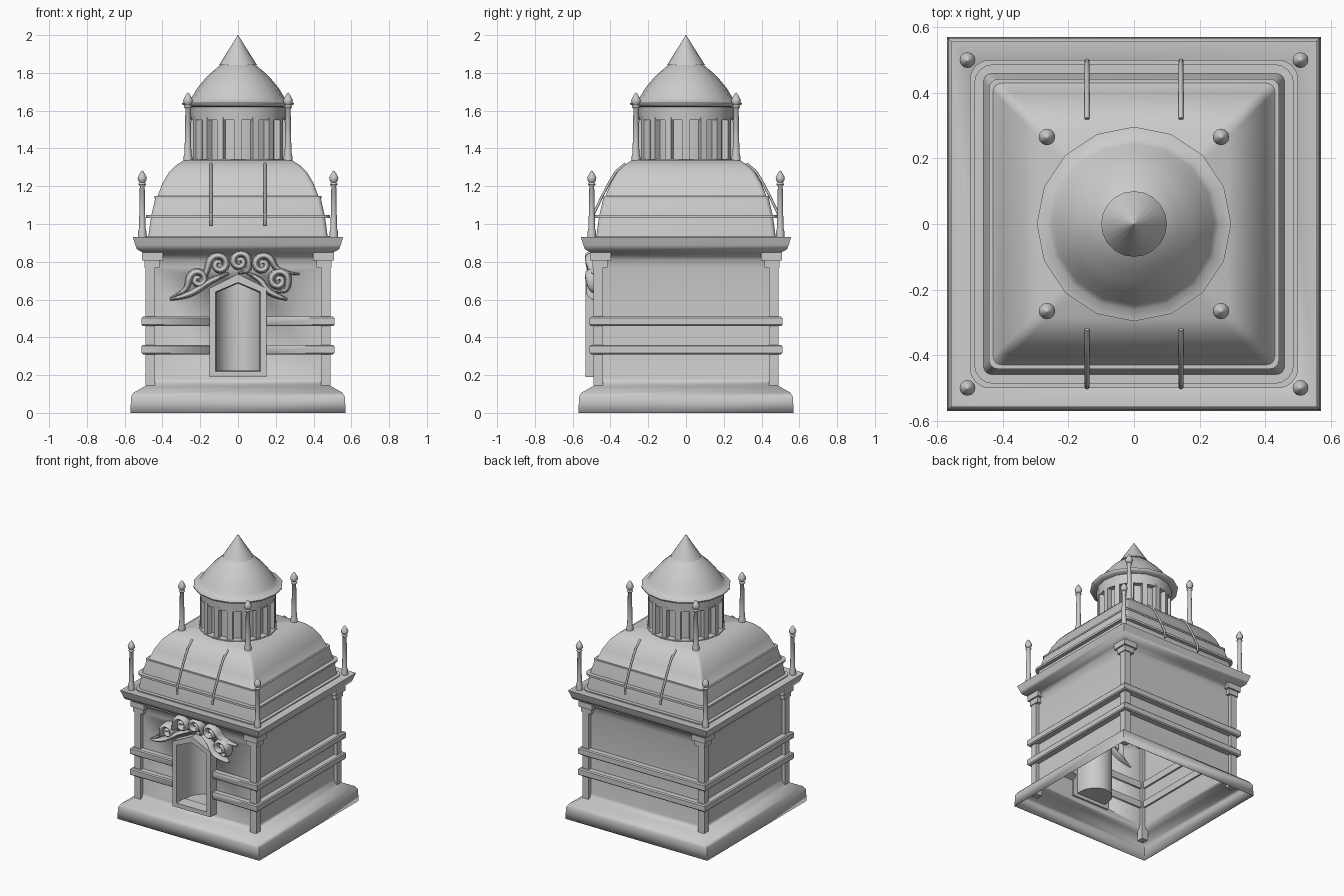
import bpy, bmesh
from math import sin, cos, pi, radians
from mathutils import Matrix

if "Cube" in bpy.data.objects:
    bpy.data.objects.remove(bpy.data.objects["Cube"])


def finish(name, bm, angle=35):
    bmesh.ops.remove_doubles(bm, verts=bm.verts, dist=1e-5)
    me = bpy.data.meshes.new(name)
    bm.to_mesh(me)
    bm.free()
    ob = bpy.data.objects.new(name, me)
    bpy.context.collection.objects.link(ob)
    bpy.ops.object.select_all(action='DESELECT')
    ob.select_set(True)
    bpy.context.view_layer.objects.active = ob
    bpy.ops.object.shade_smooth_by_angle(angle=radians(angle))
    return ob


def apply_mod(ob, kind, **props):
    m = ob.modifiers.new(kind.lower(), kind)
    for k, v in props.items():
        setattr(m, k, v)
    bpy.context.view_layer.objects.active = ob
    bpy.ops.object.modifier_apply(modifier=m.name)


def square_ring(r, corner):
    """Square outline of half-width r with rounded corners."""
    signs = ((1, 1), (-1, 1), (-1, -1), (1, -1))
    c = min(corner, r)
    if c == 0:
        return [(r * sx, r * sy) for sx, sy in signs]
    out = []
    for q, (sx, sy) in enumerate(signs):
        for k in range(5):
            a = q * pi / 2 + k * pi / 8
            out.append((sx * (r - c) + c * cos(a), sy * (r - c) + c * sin(a)))
    return out


def round_ring(r, n):
    return [(r * cos(2 * pi * i / n), r * sin(2 * pi * i / n)) for i in range(n)]


def loft(name, profile, ring, at=(0, 0), loop=False, angle=35):
    """Stack outlines of the (half-width, height) profile and skin them."""
    bm = bmesh.new()
    rows = []
    for r, z in profile:
        r = max(r, 1e-3)
        rows.append([bm.verts.new((x + at[0], y + at[1], z)) for x, y in ring(r)])
    n = len(rows[0])
    pairs = list(zip(rows, rows[1:]))
    if loop:
        pairs.append((rows[-1], rows[0]))
    for a, b in pairs:
        for i in range(n):
            j = (i + 1) % n
            bm.faces.new((a[i], a[j], b[j], b[i]))
    if not loop and profile[-1][0] == 0:
        bm.faces.new(rows[-1])
    return finish(name, bm, angle)


def box(name, center, size, rot=0):
    bm = bmesh.new()
    bmesh.ops.create_cube(bm, size=1)
    bm.transform(Matrix.Rotation(rot, 4, 'Z') @ Matrix.Translation(center)
                 @ Matrix.Diagonal((*size, 1)))
    return finish(name, bm)


def tube(name, pts, radius, radii=None, nurbs=False):
    cu = bpy.data.curves.new(name, 'CURVE')
    cu.dimensions = '3D'
    cu.bevel_depth, cu.bevel_resolution, cu.use_fill_caps = radius, 2, True
    sp = cu.splines.new('NURBS' if nurbs else 'POLY')
    sp.points.add(len(pts) - 1)
    for i, p in enumerate(pts):
        sp.points[i].co = (*p, 1)
        sp.points[i].radius = radii[i] if radii else 1
    if nurbs:
        sp.order_u, sp.use_endpoint_u, sp.resolution_u = 3, True, 3
    sp.use_smooth = True
    ob = bpy.data.objects.new(name, cu)
    bpy.context.collection.objects.link(ob)
    return ob


def house(w, z0, z1, peak):
    return [(-w, z0), (w, z0), (w, z1), (0, peak), (-w, z1)]


sharp = lambda r: square_ring(r, 0)
soft = lambda r: square_ring(r, 0.025)
wide = lambda r: square_ring(r, 0.06)
facet = lambda r: round_ring(r, 16)
fine = lambda r: round_ring(r, 12)

# Hollow body: plinth, wall and cornice in one thin shell
body = loft("body", [(.57, 0), (.566, .085), (.552, .108), (.495, .14), (.472, .155), (.465, .18),
                     (.465, .77), (.473, .81), (.495, .845), (.535, .866), (.544, .89),
                     (.557, .93), (.46, .93)], sharp, angle=60)
apply_mod(body, 'SOLIDIFY', thickness=.003, offset=-1)

# Two string courses around the wall
bands = [loft("wall_band", [(.45, z - .025), (.503, z - .025), (.51, z - .018), (.51, z + .018),
                            (.503, z + .025), (.45, z + .025)], sharp, loop=True)
         for z in (.335, .485)]

# Doorway opening cut through the wall and bands
bm = bmesh.new()
vs = [[bm.verts.new((x, y, z)) for x, z in house(.125, .205, .645, .70)] for y in (-.7, -.38)]
bm.faces.new(vs[0])
bm.faces.new(vs[1][::-1])
for i in range(5):
    j = (i + 1) % 5
    bm.faces.new((vs[0][j], vs[0][i], vs[1][i], vs[1][j]))
bmesh.ops.recalc_face_normals(bm, faces=bm.faces)
cutter = finish("door_cutter", bm)
cutter.hide_render = True
for ob in [body] + bands:
    apply_mod(ob, 'BOOLEAN', object=cutter, operation='DIFFERENCE', solver='EXACT')
bpy.data.objects.remove(cutter)

# Pointed door frame
bm = bmesh.new()
loops = [[bm.verts.new((x, y, z)) for x, z in h] for h, y in (
    (house(.152, .19, .66, .735), -.45), (house(.152, .19, .66, .735), -.533),
    (house(.12, .22, .64, .69), -.533), (house(.115, .225, .635, .685), -.45))]
for k in range(4):
    a, b = loops[k], loops[(k + 1) % 4]
    for i in range(5):
        j = (i + 1) % 5
        bm.faces.new((a[i], a[j], b[j], b[i]))
bmesh.ops.recalc_face_normals(bm, faces=bm.faces)
finish("door_frame", bm)

# Rounded niche behind the door
bm = bmesh.new()
N = 16
cols = []
for i in range(N + 1):
    a = pi * i / N
    x, y = .119 * cos(a), -.42 + .13 * sin(a)
    top = .64 + .05 * (1 - abs(x) / .119)
    cols.append([(0, -.50, .215), (x, y, .215), (x, y, top), (0, -.50, .69)])
front = [[(x, -.50, z) for x, y, z in c] for c in (cols[0], cols[-1])]
grid = [[bm.verts.new(p) for p in c] for c in [front[0]] + cols + [front[1]]]
for a, b in zip(grid, grid[1:]):
    for k in range(3):
        bm.faces.new((a[k], b[k], b[k + 1], a[k + 1]))
finish("door_niche", bm)

# Corner columns, capitals and tall pinnacles
spire = [(.022, 0), (.022, .04), (.017, .06), (.013, .28), (.021, .29), (.014, .30),
         (.023, .312), (.024, .325), (.017, .34), (.005, .36), (0, .362)]
for sx in (-1, 1):
    for sy in (-1, 1):
        box("corner_column", (.464 * sx, .464 * sy, .44), (.05, .05, .74))
        box("capital_lower", (.456 * sx, .456 * sy, .79), (.08, .08, .04))
        box("capital_upper", (.453 * sx, .453 * sy, .828), (.11, .11, .04))
        loft("lower_pinnacle", [(r, z + .92) for r, z in spire], fine, (.507 * sx, .499 * sy), angle=60)
        loft("upper_pinnacle", [(r * 1.05, z * 1.05 + 1.315) for r, z in spire], fine,
             (.265 * sx, .265 * sy), angle=60)

# Curved hip roof with ledge and rails
loft("roof_ledge", [(.45, .925), (.50, .925), (.50, .937), (.45, .937)], wide, loop=True)
loft("roof", [(.475, .93), (.466, 1.0), (.458, 1.05), (.437, 1.14), (.425, 1.15), (.40, 1.215),
              (.365, 1.275), (.33, 1.31), (.285, 1.338), (0, 1.345)], soft)
loft("roof_rail_lower", [(.445, 1.033), (.487, 1.033), (.487, 1.048), (.445, 1.048)], wide, loop=True)
loft("roof_rail_upper", [(.42, 1.136), (.441, 1.136), (.441, 1.147), (.42, 1.147)], soft, loop=True)

# Thin ribs hugging the front and back slopes
rib = [(.497, .99), (.49, 1.05), (.445, 1.145), (.408, 1.215), (.371, 1.278), (.32, 1.32)]
for sx in (-1, 1):
    for sy in (-1, 1):
        tube("roof_rib", [(.143 * sx, y * sy, z) for y, z in rib], .007)

# Lantern: core, sixteen piers, ring, dome and cone
loft("lantern_core", [(.212, 1.33), (.212, 1.58), (0, 1.58)], facet)
loft("lantern_base", [(.262, 1.325), (.262, 1.345), (0, 1.346)], facet)
for i in range(16):
    box("lantern_pier", (.231, 0, 1.45), (.036, .036, .23), 2 * pi * i / 16)
loft("lantern_ring", [(.20, 1.55), (.25, 1.55), (.254, 1.62), (.20, 1.62)], facet, loop=True)
loft("dome", [(.20, 1.615), (.275, 1.622), (.296, 1.634), (.296, 1.641), (.262, 1.648),
              (.245, 1.67), (.215, 1.72), (.178, 1.765), (.138, 1.805), (.098, 1.838),
              (.085, 1.845), (0, 1.845)], facet, angle=60)
loft("cone_tip", [(.06, 1.842), (.10, 1.842), (0, 2.0)], lambda r: round_ring(r, 20))


# Cloud scrolls above the door
def scroll(cx, cz, r, start, turns, tail):
    n = 18
    pts, rad = [], []
    for i in range(n + 1):
        t = i / n
        a = start - turns * 2 * pi * (1 - t)
        q = .006 + (r - .006) * t
        pts.append((cx + q * cos(a), 0, cz + q * sin(a)))
        rad.append(.75 + .35 * t)
    for k, (x, z) in enumerate(tail):
        pts.append((x, 0, z))
        rad.append(1.1 - .85 * (k + 1) / len(tail))
    ob = tube("cloud_scroll", pts, .018, rad, nurbs=True)
    ob.location.y = -.477
    ob.scale.y = 2.9


scroll(-.10, .785, .055, pi * .9, 1.4, [(-.17, .73), (-.21, .69), (-.19, .66)])
scroll(-.21, .705, .05, pi * 1.0, 1.4, [(-.27, .66), (-.30, .635), (-.36, .605)])
scroll(.01, .80, .05, pi * .1, -1.4, [(.06, .76), (.04, .745), (.0, .74)])
scroll(.13, .785, .055, pi * .1, -1.4, [(.20, .765), (.25, .74), (.325, .735)])
scroll(.215, .70, .055, pi * .1, -1.4, [(.265, .66), (.24, .64), (.20, .64)])
for path in ([(-.36, .60), (-.29, .615), (-.22, .645), (-.15, .70), (-.05, .74)],
             [(.05, .74), (.12, .71), (.15, .65), (.20, .62), (.26, .60)]):
    o = tube("cloud_tail", [(x, 0, z) for x, z in path], .017, [.4, .9, 1.1, 1, .4], nurbs=True)
    o.location.y, o.scale.y = -.477, 2.9
